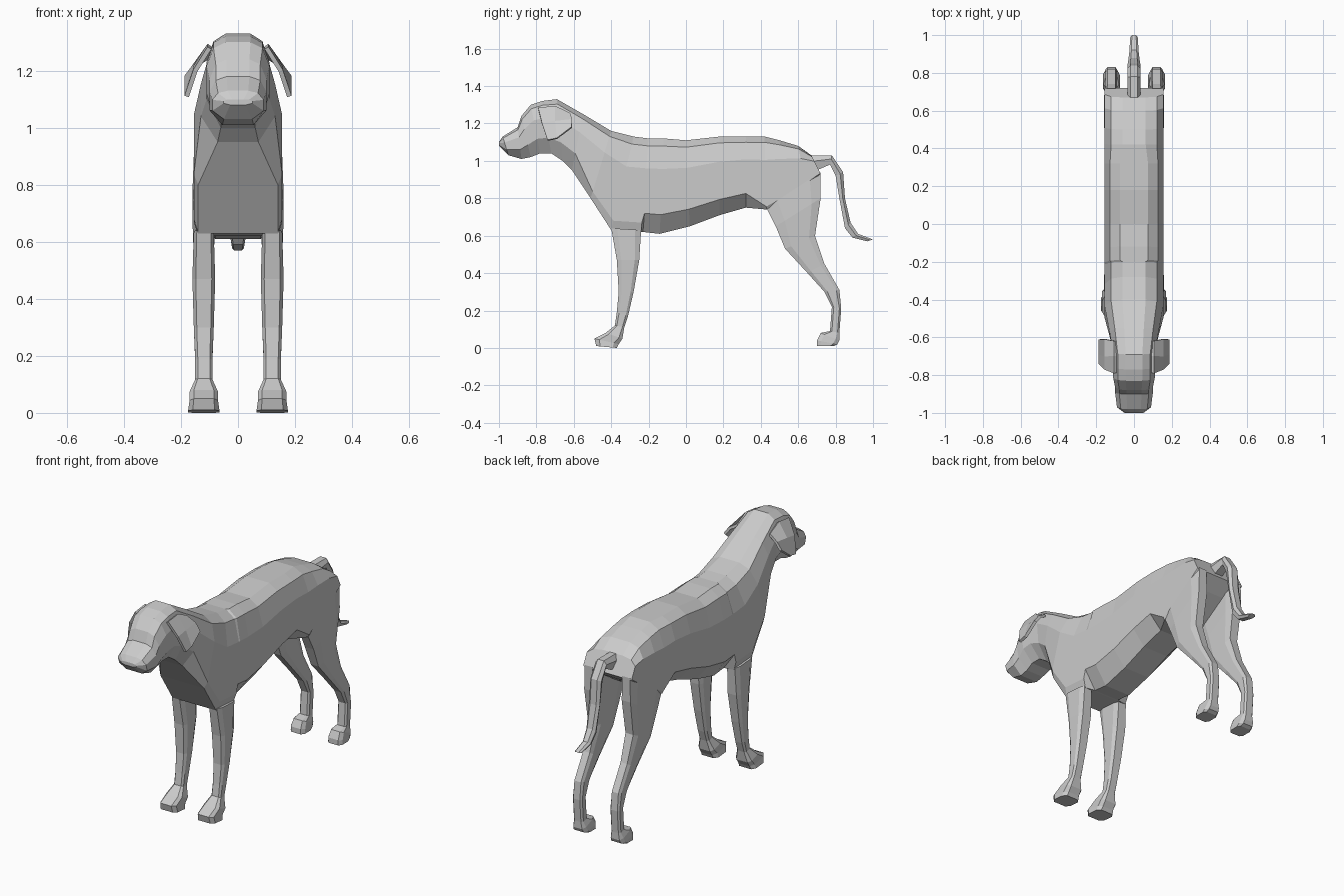
import bpy, bmesh
from mathutils import Vector

cube = bpy.data.objects.get("Cube")
if cube:
    bpy.data.objects.remove(cube, do_unlink=True)

grey = bpy.data.materials.new("light grey")
grey.use_nodes = True
grey.diffuse_color = (.6, .6, .6, 1)
grey.node_tree.nodes["Principled BSDF"].inputs["Base Color"].default_value = grey.diffuse_color


def finish(name, bm):
    """Turn a bmesh into a flat-shaded grey object."""
    bmesh.ops.recalc_face_normals(bm, faces=bm.faces)
    mesh = bpy.data.meshes.new(name)
    bm.to_mesh(mesh)
    bm.free()
    mesh.materials.append(grey)
    obj = bpy.data.objects.new(name, mesh)
    bpy.context.collection.objects.link(obj)
    return obj


def bridge(bm, first, second):
    """Join two rows of vertices with quads."""
    pairs = list(zip(first, second))
    for (a, b), (c, d) in zip(pairs, pairs[1:]):
        bm.faces.new((a, c, d, b))


def loft(name, rings):
    """Skin a list of equal-length rings and cap both ends."""
    bm = bmesh.new()
    loops = [[bm.verts.new(point) for point in ring] for ring in rings]
    for first, second in zip(loops, loops[1:]):
        bridge(bm, first + first[:1], second + second[:1])
    bm.faces.new(loops[0])
    bm.faces.new(loops[-1])
    return finish(name, bm)


def mirrored_ring(start, end, half_shape, centre=0):
    """Symmetric ring between two (y, z) points, from (half width, fraction) pairs."""
    start, end = Vector((centre, *start)), Vector((centre, *end))
    right = [start.lerp(end, part) + Vector((width, 0, 0)) for width, part in half_shape]
    left = [start.lerp(end, part) - Vector((width, 0, 0)) for width, part in half_shape]
    return right + left[::-1]


def body_ring(top, bottom, wide, ridge, floor, side):
    """Narrow ridge, rounded shoulder, flat side and flat floor."""
    shoulder = (ridge + 1) / 2 + .08
    return mirrored_ring(top, bottom, [
        (wide * ridge, 0), (wide * shoulder, .08), (wide, .32), (wide, side), (wide * floor, 1)])


def leg_ring(front, back, width, centre):
    """Rectangle with narrow chamfers at the front and back."""
    narrow = width * .7
    return mirrored_ring(front, back, [(narrow, 0), (width, .2), (width, .8), (narrow, 1)], centre)


# Head and neck: top point, bottom point, half width
head = [
    ((-1, 1.1), (-1, 1.08), .05),
    ((-.98, 1.13), (-.95, 1.03), .09),
    ((-.9, 1.18), (-.88, 1.01), .1),
    ((-.88, 1.24), (-.83, 1.02), .1),
    ((-.83, 1.3), (-.78, 1.04), .11),
    ((-.77, 1.32), (-.72, 1.04), .11),
    ((-.69, 1.33), (-.66, 1), .11),
    ((-.55, 1.25), (-.61, .95), .13),
]
# Trunk: top point, bottom point
chest = [
    ((-.4, 1.16), (-.51, .8)),
    ((-.28, 1.13), (-.4, .63)),
    ((-.2, 1.12), (-.24, .62)),
]
belly = [
    ((-.19, 1.12), (-.23, .62)),
    ((-.12, 1.12), (-.14, .61)),
    ((0, 1.11), (.02, .65)),
    ((.18, 1.13), (.18, .71)),
    ((.32, 1.13), (.32, .75)),
]
rump = [
    ((.42, 1.13), (.43, .74)),
    ((.5, 1.11), (.53, .8)),
    ((.6, 1.08), (.64, .87)),
    ((.67, 1.03), (.72, .93)),
]
rings = [body_ring(*row, ridge=.4, floor=.55, side=.7) for row in head]
rings += [body_ring(*row, wide=.155, ridge=.4, floor=.9, side=.9) for row in chest]
rings += [body_ring(*row, wide=.155, ridge=.48, floor=.52, side=.8) for row in belly]
rings += [body_ring(*row, wide=.155, ridge=.4, floor=.95, side=.96) for row in rump]
loft("body", rings)

# Legs: front point, back point, half width
front_leg = [
    ((-.4, .64), (-.24, .63), .035),
    ((-.37, .47), (-.25, .47), .04),
    ((-.36, .3), (-.28, .3), .035),
    ((-.37, .19), (-.31, .17), .03),
    ((-.38, .12), (-.33, .11), .03),
    ((-.43, .08), (-.34, .05), .05),
    ((-.49, .05), (-.36, .02), .05),
    ((-.48, .01), (-.37, 0), .055),
]
hind_leg = [
    ((.43, .75), (.72, .94), .035),
    ((.48, .65), (.72, .8), .04),
    ((.53, .53), (.69, .6), .035),
    ((.65, .4), (.74, .45), .03),
    ((.74, .3), (.82, .31), .03),
    ((.78, .22), (.83, .21), .03),
    ((.77, .09), (.82, .08), .03),
    ((.72, .08), (.82, .04), .04),
    ((.7, .04), (.81, .02), .045),
    ((.7, .01), (.79, .01), .045),
]
# Ear rows from the hinge to the hanging tip: distance from the middle, side outline
ear_rows = [
    (.1, [(-.79, 1.28), (-.7, 1.29), (-.62, 1.25)]),
    (.15, [(-.77, 1.2), (-.7, 1.21), (-.61, 1.22)]),
    (.18, [(-.74, 1.11), (-.69, 1.12), (-.61, 1.18)]),
]
for side, label in ((1, "left"), (-1, "right")):
    for part, rows in (("front_leg", front_leg), ("hind_leg", hind_leg)):
        loft(f"{label}_{part}", [leg_ring(*row, centre=side * .12) for row in rows])

    bm = bmesh.new()
    ear = [[bm.verts.new((side * x, y, z)) for y, z in outline] for x, outline in ear_rows]
    for upper, lower in zip(ear, ear[1:]):
        bridge(bm, upper, lower)
    solid = finish(f"{label}_ear", bm).modifiers.new("thickness", "SOLIDIFY")
    solid.thickness = .016
    solid.offset = 0

# Tail: outer point, inner point, half width
tail = [
    ((.66, 1.03), (.7, .95), .035),
    ((.78, 1.03), (.77, .98), .035),
    ((.84, .94), (.8, .92), .035),
    ((.85, .8), (.82, .8), .035),
    ((.88, .67), (.85, .64), .03),
    ((.92, .61), (.89, .59), .025),
    ((1, .58), (.97, .57), .02),
]
loft("tail", [mirrored_ring(outer, inner, [(width * .55, 0), (width, .4), (width * .7, 1)])
              for outer, inner, width in tail])
